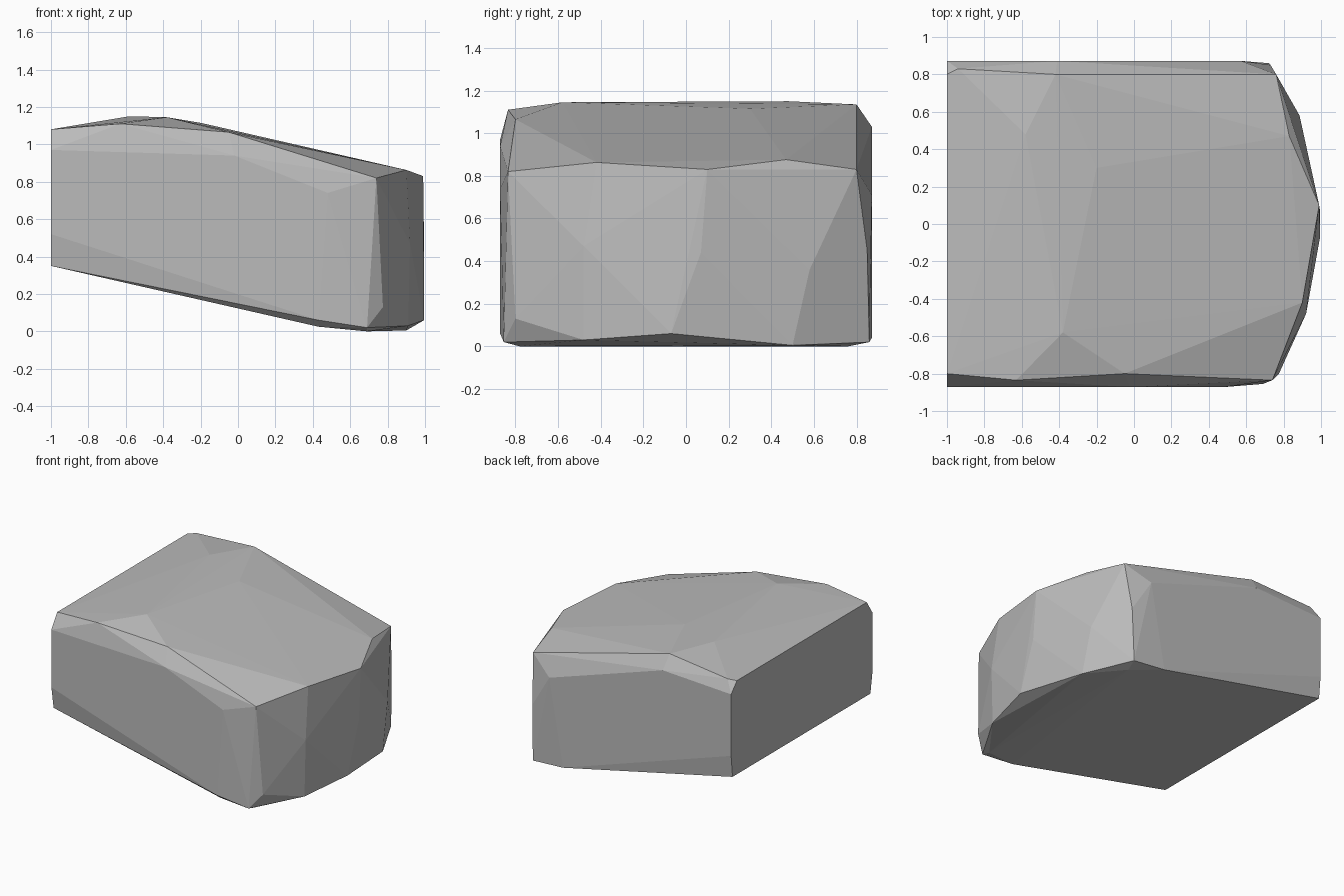
import bpy
import bmesh

# Ridge points of the boulder, grouped by side
crown = [(-.58, .48, 1.15), (-.38, -.58, 1.145), (-.2, .3, 1.115), (-.42, .8, 1.135),
         (.83, .47, .876), (.9, -.42, .863), (-.94, .83, 1.09), (-1, .8, 1.08)]
front = [(-1, -.8, 1.08), (-.63, -.835, 1.11), (-.05, -.8, 1.065), (.74, -.835, .82),
         (-1, -.872, .97), (-.02, -.872, .94), (.48, -.872, .74),
         (-1, -.872, .52), (.43, -.872, .06), (-1, -.845, .35), (.69, -.855, .02)]
back = [(-1, .872, 1.0), (-.41, .872, 1.03), (.57, .872, .71), (.76, .8, .83),
        (.73, .85, .45), (.72, .86, .02), (.45, .872, .04), (-1, .872, .52), (-1, .855, .35)]
nose = [(.99, .1, .83), (.995, .07, .44), (.995, -.07, .06), (.92, -.48, .47),
        (.885, .58, .36), (.775, -.8, .13), (.91, -.48, .03), (.9, .5, .005)]
base = [(.69, -.78, 0), (.69, .76, 0), (.43, -.83, .025)]

# Wrap the points in a faceted convex shell
bm = bmesh.new()
for p in crown + front + back + nose + base:
    bm.verts.new(p)
hull = bmesh.ops.convex_hull(bm, input=bm.verts)
loose = {v for v in hull["geom_interior"] + hull["geom_unused"]
         if isinstance(v, bmesh.types.BMVert)}
bmesh.ops.delete(bm, geom=list(loose), context='VERTS')
bmesh.ops.recalc_face_normals(bm, faces=bm.faces)

mesh = bpy.data.meshes.new("boulder")
bm.to_mesh(mesh)
bm.free()

# Single plain stone colour
stone = bpy.data.materials.new("stone grey")
stone.diffuse_color = (.5, .5, .5, 1)
mesh.materials.append(stone)
boulder = bpy.data.objects.new("boulder", mesh)
bpy.context.collection.objects.link(boulder)
